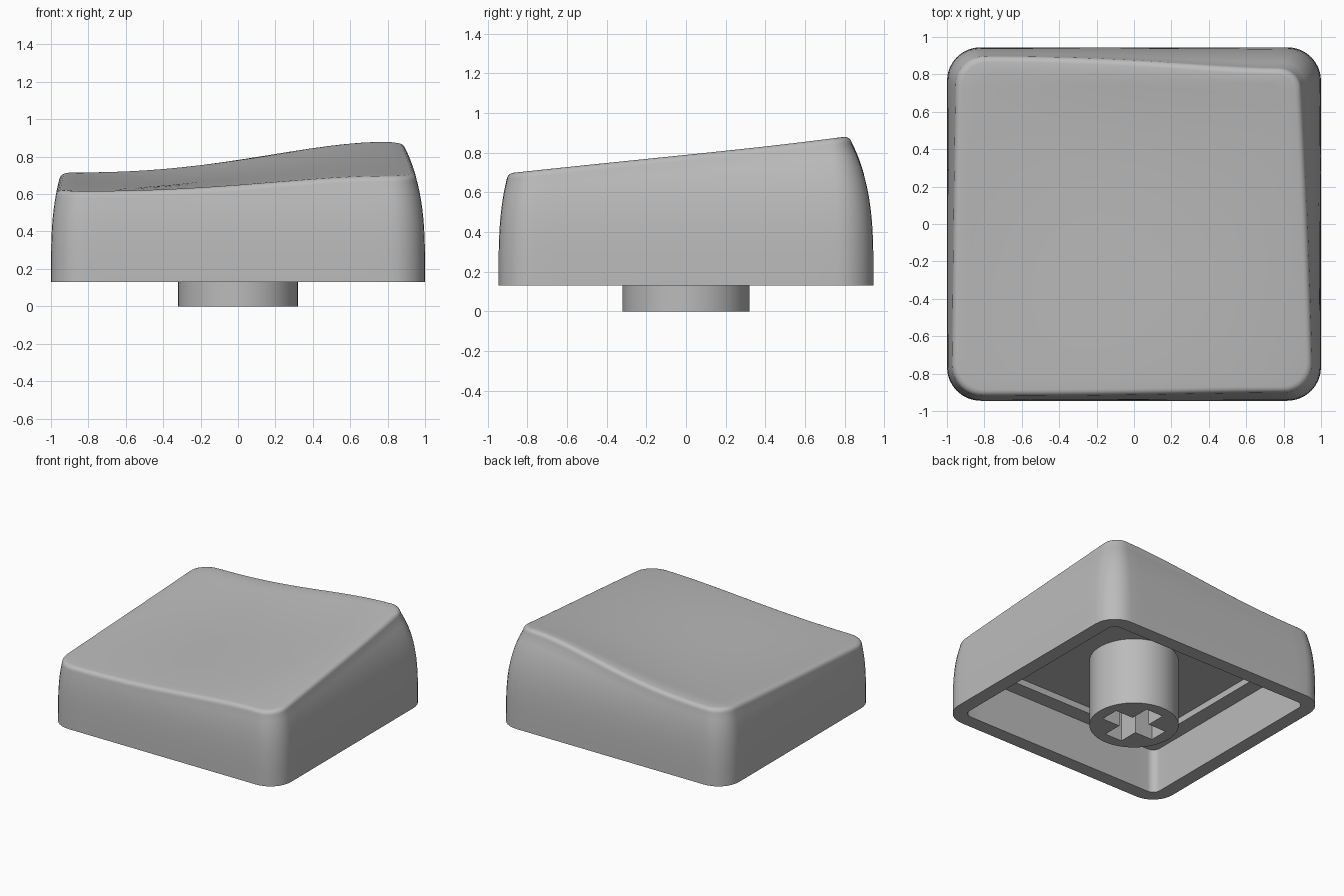
import bpy, bmesh
from math import sin, cos, pi

cube = bpy.data.objects.get("Cube")
if cube:
    bpy.data.objects.remove(cube)

# Material
grey = bpy.data.materials.new("light_grey_plastic")
grey.use_nodes = True
GREY = (0.5, 0.5, 0.5, 1)
grey.diffuse_color = GREY
grey.node_tree.nodes["Principled BSDF"].inputs["Base Color"].default_value = GREY

HX, HY, BASE, CORNER = 1.0, 0.945, 0.13, 0.18   # outer footprint
SIDE, ARC = 16, 8                               # segments per side and per corner
COUNT = 4 * (SIDE + ARC)


def outline_point(k, hx, hy, r):
    """Point k of a rounded rectangle, counter-clockwise from the right side."""
    quarter, j = divmod(k, SIDE + ARC)
    corners = [(1, -1), (1, 1), (-1, 1), (-1, -1)]
    (ax, ay), (bx, by) = corners[quarter], corners[(quarter + 1) % 4]
    cx, cy = hx - r, hy - r
    a = quarter * pi / 2
    if j < SIDE:
        f = j / SIDE
        x, y = (ax + (bx - ax) * f) * cx, (ay + (by - ay) * f) * cy
    else:
        x, y = bx * cx, by * cy
        a += (j - SIDE) / ARC * pi / 2
    return x + r * cos(a), y + r * sin(a)


def top_height(x, y):
    """Dished top: a ramp to the back that swells on the +x side."""
    u = min(max((x + 0.95) / 1.75, 0), 1) ** 1.35
    swell = u * u * (3 - 2 * u)
    v = min(max((y + 0.9) / 1.7, 0), 1)
    front, back = 0.615 + 0.08 * swell, 0.715 + 0.165 * swell
    dish = 0.17 * v * v * (1 - v) * max(1 - x * x, 0)
    return front + (back - front) * v - dish


def wall_inset(z):
    return 0.14 * max((z - 0.15) / 0.75, 0) ** 3.2


def outer_point(k, inset):
    return outline_point(k, HX - inset, HY - inset, CORNER - 0.6 * inset)


def finish(name, bm, angle=0.6):
    bmesh.ops.recalc_face_normals(bm, faces=bm.faces)
    mesh = bpy.data.meshes.new(name)
    bm.to_mesh(mesh)
    bm.free()
    obj = bpy.data.objects.new(name, mesh)
    bpy.context.collection.objects.link(obj)
    mesh.materials.append(grey)
    return obj


def smooth(obj):
    bpy.ops.object.select_all(action='DESELECT')
    obj.select_set(True)
    bpy.context.view_layer.objects.active = obj
    bpy.ops.object.shade_smooth_by_angle(angle=0.6)


# Cap shell: rings run from the ceiling inside, over the rim, up the wall and onto the top
rings = []
CEILING, LEDGE, WALL, STEP = 0.53, 0.48, 0.11, 0.12
for inset, z in [(WALL + STEP, CEILING), (WALL + STEP, LEDGE), (WALL, LEDGE), (WALL, BASE)]:
    rings.append([(*outline_point(k, HX - inset, HY - inset, 0.06), z) for k in range(COUNT)])

FILLET = 0.035
edge = []                                       # height and inset where the wall ends
for k in range(COUNT):
    z = 0.7
    for _ in range(4):
        z = top_height(*outer_point(k, wall_inset(z) + FILLET)) - FILLET
    edge.append(z)

for level in range(13):
    ring = []
    for k in range(COUNT):
        z = BASE + (edge[k] - BASE) * level / 12
        ring.append((*outer_point(k, wall_inset(z)), z))
    rings.append(ring)

for step in range(1, 6):                        # rounded top edge
    a = step / 5 * pi / 2
    rings.append([(*outer_point(k, wall_inset(edge[k]) + FILLET * (1 - cos(a))),
                   edge[k] + FILLET * sin(a)) for k in range(COUNT)])

rim = rings[-1]
for step in range(1, 16):                       # dished top surface
    s = 1 - step / 16
    rings.append([(x * s, y * s, top_height(x * s, y * s)) for x, y, _ in rim])

bm = bmesh.new()
verts = [[bm.verts.new(p) for p in ring] for ring in rings]
for low, high in zip(verts, verts[1:]):
    for k in range(COUNT):
        n = (k + 1) % COUNT
        bm.faces.new((low[k], low[n], high[n], high[k]))
bm.faces.new(verts[0])
centre = bm.verts.new((0, 0, top_height(0, 0)))
for k in range(COUNT):
    bm.faces.new((verts[-1][k], verts[-1][(k + 1) % COUNT], centre))
smooth(finish("cap_shell", bm))


# Stem: a round post with a cross-shaped socket
def prism(points, z0, z1):
    bm = bmesh.new()
    face = bm.faces.new([bm.verts.new((x, y, z0)) for x, y in points])
    new = bmesh.ops.extrude_face_region(bm, geom=[face])["geom"]
    bmesh.ops.translate(bm, vec=(0, 0, z1 - z0),
                        verts=[g for g in new if isinstance(g, bmesh.types.BMVert)])
    return bm


circle = [(0.32 * cos(i * pi / 32), 0.32 * sin(i * pi / 32)) for i in range(64)]
stem = finish("stem", prism(circle, 0, CEILING + 0.01))

W, L = 0.075, 0.23
cross = []
for q in range(4):
    c, s = round(cos(q * pi / 2)), round(sin(q * pi / 2))
    cross += [(x * c - y * s, x * s + y * c) for x, y in [(L, -W), (L, W), (W, W)]]
cutter = finish("socket_cutter", prism(cross, -0.1, 0.42))
cutter.hide_render = True

cut = stem.modifiers.new("socket", 'BOOLEAN')
cut.operation = 'DIFFERENCE'
cut.solver = 'EXACT'
cut.object = cutter
bpy.context.view_layer.objects.active = stem
bpy.ops.object.modifier_apply(modifier=cut.name)
bpy.data.objects.remove(cutter)
smooth(stem)
